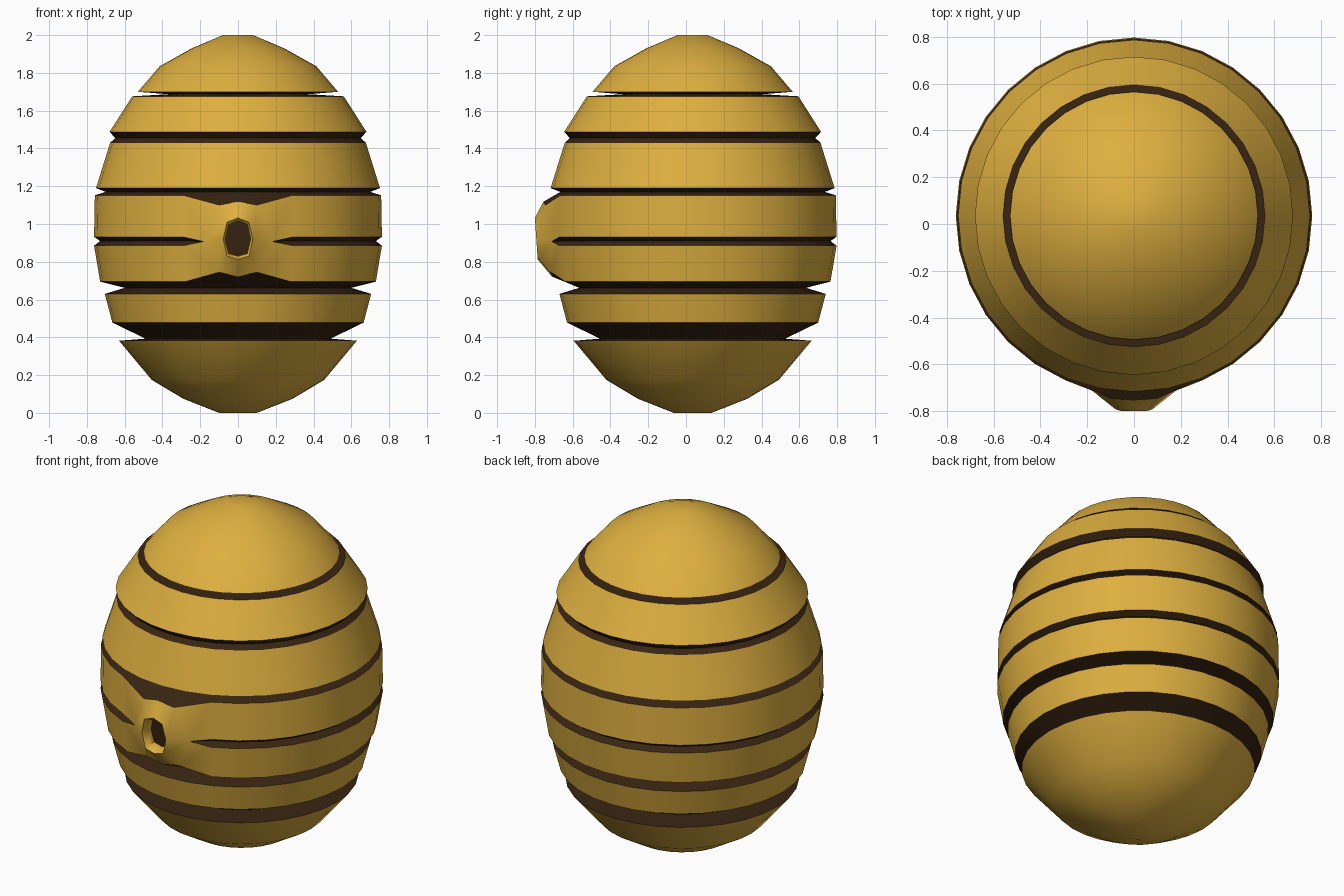
import bpy, bmesh, math

if "Cube" in bpy.data.objects:
    bpy.data.objects.remove(bpy.data.objects["Cube"])

CY, SEG = 0.035, 32          # body axis offset, sides


def material(name, rgb):
    m = bpy.data.materials.new(name)
    m.diffuse_color = (*rgb, 1)
    m.use_nodes = True
    m.node_tree.nodes["Principled BSDF"].inputs["Base Color"].default_value = m.diffuse_color
    return m


gold = material("honey_gold", (0.73, 0.43, 0.05))
dark = material("dark_brown", (0.040, 0.018, 0.006))

# Profile from top to bottom: (radius, z, face below this row is dark)
profile = [
    (0.08, 2.0, 0), (0.245, 1.93, 0), (0.415, 1.835, 0),
    (0.53, 1.70, 1), (0.37, 1.687, 1), (0.56, 1.676, 0),
    (0.68, 1.488, 1), (0.65, 1.455, 1), (0.677, 1.43, 0),
    (0.752, 1.19, 1), (0.70, 1.17, 1), (0.758, 1.152, 0),
    (0.762, 0.932, 1), (0.73, 0.91, 1), (0.762, 0.885, 0),
    (0.73, 0.695, 1), (0.60, 0.662, 1), (0.705, 0.63, 0),
    (0.665, 0.478, 1), (0.49, 0.393, 1), (0.63, 0.382, 0),
    (0.457, 0.175, 0), (0.29, 0.075, 0), (0.10, 0.0, 0)]
TOP, BOT = 11, 15            # rows bounding the doorway

bm = bmesh.new()


def face(verts, mat=0):
    f = bm.faces.new(verts)
    f.material_index = mat
    f.smooth = True


# Lathe the hive; column 0 faces the front
rows = []
for r, z, _ in profile:
    rows.append([bm.verts.new((r * math.sin(2 * math.pi * i / SEG),
                               CY - r * math.cos(2 * math.pi * i / SEG), z))
                 for i in range(SEG)])
for j in range(len(rows) - 1):
    for i in range(SEG):
        if TOP <= j < BOT and i in (0, 1, SEG - 1, SEG - 2):
            continue         # opening left for the doorway
        k = (i + 1) % SEG
        face((rows[j][i], rows[j + 1][i], rows[j + 1][k], rows[j][k]), profile[j][2])
for row, z in ((rows[0], 2.0), (rows[-1], 0.0)):
    tip = bm.verts.new((0, CY, z))
    for i in range(SEG):
        face((row[i], row[(i + 1) % SEG], tip))

# Pull band edges towards the doorway
rows[TOP][0].co = (0, -0.755, 1.118)
rows[BOT][0].co = (0, -0.71, 0.722)
for s in (1, -1):
    rows[TOP][s].co = (s * 0.10, -0.745, 1.10)
    rows[BOT][s].co = (s * 0.10, -0.715, 0.745)

# Raised doorway: rim, gold inner wall, dark opening
side = {s: bm.verts.new((s * 0.18, -0.712, 0.907)) for s in (1, -1)}
outer = [rows[TOP][0], rows[TOP][1], side[1], rows[BOT][1],
         rows[BOT][0], rows[BOT][-1], side[-1], rows[BOT][-2 + 1]]
outer[7] = rows[TOP][-1]
hole = [(0, 1.02), (0.052, 1.0), (0.07, 0.92), (0.052, 0.84),
        (0, 0.825), (-0.052, 0.84), (-0.07, 0.92), (-0.052, 1.0)]


def ring(scale, dy):
    return [bm.verts.new((x * scale, -0.80 + (1.02 - z) * 0.075 + dy,
                          0.92 + (z - 0.92) * scale)) for x, z in hole]


loops = [outer, ring(1.12, 0), ring(0.95, 0.02), ring(0.95, 0.07)]
for a, b in zip(loops, loops[1:]):
    for i in range(8):
        k = (i + 1) % 8
        face((a[i], a[k], b[k], b[i]))
face(loops[-1], 1)

# Bands and tapering groove ends either side of the doorway
for s in (1, -1):
    c, d = 2 * s, side[s]
    face((rows[TOP][c], rows[TOP][s], d, rows[12][c]))
    face((rows[12][c], d, rows[13][c]), 1)
    face((rows[13][c], d, rows[14][c]), 1)
    face((rows[14][c], d, rows[BOT][s], rows[BOT][c]))

bmesh.ops.recalc_face_normals(bm, faces=bm.faces)
for e in bm.edges:
    if len(e.link_faces) == 2:
        a, b = e.link_faces
        if a.material_index != b.material_index or e.calc_face_angle(0) > math.radians(60):
            e.smooth = False

mesh = bpy.data.meshes.new("beehive")
bm.to_mesh(mesh)
bm.free()
mesh.materials.append(gold)
mesh.materials.append(dark)
bpy.context.collection.objects.link(bpy.data.objects.new("beehive", mesh))
